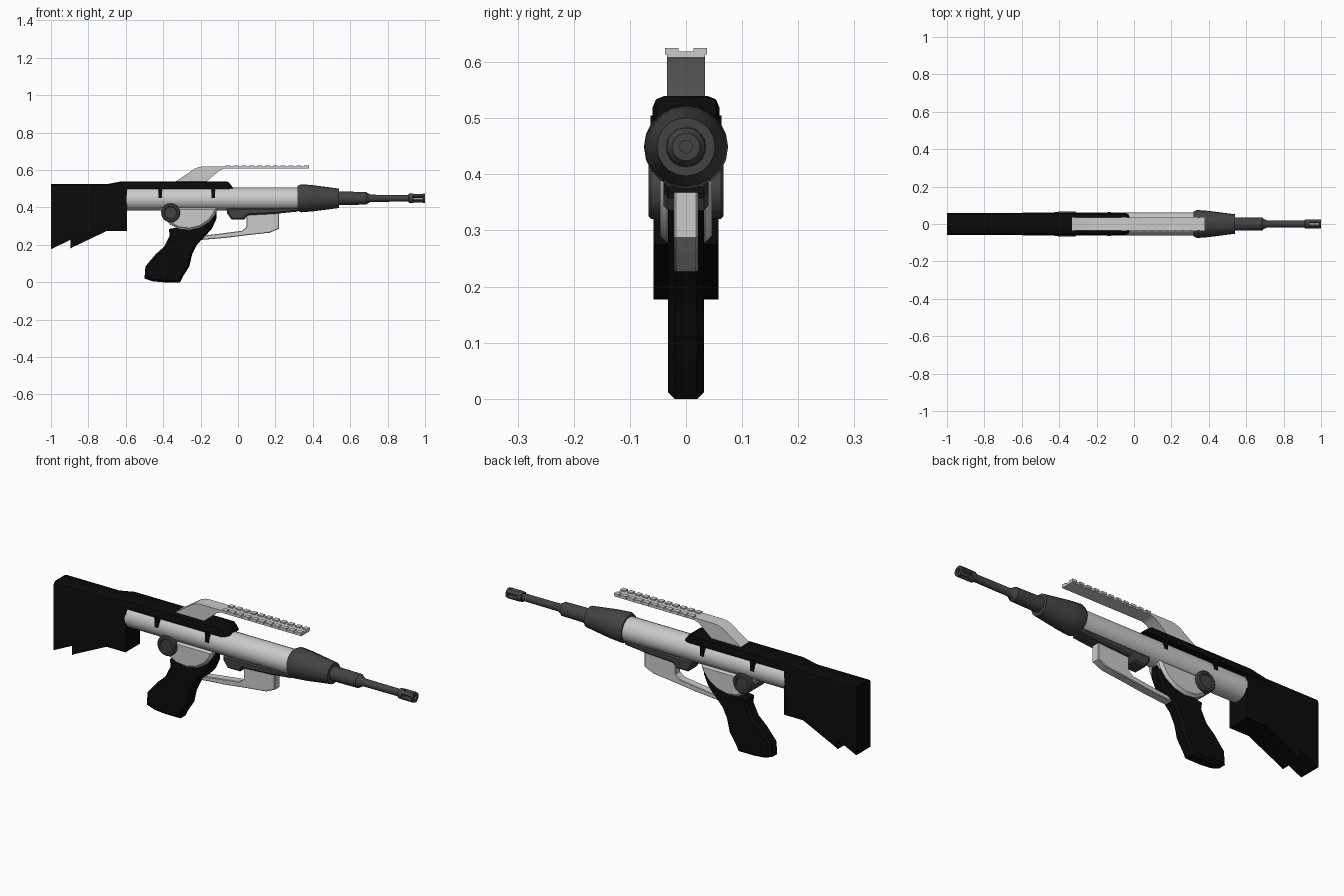
import bpy, bmesh, math
from mathutils import Matrix, Vector

if "Cube" in bpy.data.objects:
    bpy.data.objects.remove(bpy.data.objects["Cube"])


def material(name, v):
    m = bpy.data.materials.new(name)
    m.diffuse_color = (v, v, v, 1)
    m.use_nodes = True
    m.node_tree.nodes["Principled BSDF"].inputs["Base Color"].default_value = m.diffuse_color
    return m


BLACK = material("black polymer", 0.003)
DARK = material("dark grey steel", 0.055)
LIGHT = material("light grey metal", 0.6)


def finish(bm, name, mat):
    bmesh.ops.recalc_face_normals(bm, faces=bm.faces)
    me = bpy.data.meshes.new(name)
    bm.to_mesh(me)
    bm.free()
    me.materials.append(mat)
    ob = bpy.data.objects.new(name, me)
    bpy.context.collection.objects.link(ob)
    return ob


def prism(name, pts, half, mat, bevel=0, top_only=False, segments=1):
    """Side profile (x, z) extruded to +-half in y, with optional bevelled side edges."""
    bm = bmesh.new()
    f = bm.faces.new([bm.verts.new((x, -half, z)) for x, z in pts])
    ext = bmesh.ops.extrude_face_region(bm, geom=[f])["geom"]
    bmesh.ops.translate(bm, vec=(0, 2 * half, 0),
                        verts=[v for v in ext if isinstance(v, bmesh.types.BMVert)])
    bmesh.ops.recalc_face_normals(bm, faces=bm.faces)
    if bevel:
        edges = []
        for e in bm.edges:
            ns = sorted((g.normal for g in e.link_faces), key=lambda n: abs(n.y))
            if abs(ns[1].y) > 0.9 and abs(ns[0].y) < 0.1 and (not top_only or ns[0].z > 0.4):
                edges.append(e)
        bmesh.ops.bevel(bm, geom=edges, offset=bevel, segments=segments,
                        profile=0.5, affect='EDGES')
    return finish(bm, name, mat)


def box(name, lo, hi, mat, rot=None):
    bm = bmesh.new()
    lo, hi = Vector(lo), Vector(hi)
    bmesh.ops.create_cube(bm, size=1)
    bmesh.ops.scale(bm, vec=hi - lo, verts=bm.verts)
    bmesh.ops.translate(bm, vec=(lo + hi) / 2, verts=bm.verts)
    if rot:
        bmesh.ops.transform(bm, matrix=rot, verts=bm.verts)
    return finish(bm, name, mat)


def lathe(name, prof, z, mat, sides=20, closed=False, matrix=None):
    """Profile (x, radius) spun about the x axis, then moved to height z."""
    bm = bmesh.new()
    vs = [bm.verts.new((x, 0, r)) for x, r in prof]
    es = [bm.edges.new(p) for p in zip(vs, vs[1:])]
    if closed:
        es.append(bm.edges.new((vs[-1], vs[0])))
    bmesh.ops.spin(bm, geom=vs + es, cent=(0, 0, 0), axis=(1, 0, 0),
                   angle=math.tau, steps=sides, use_duplicate=False)
    bmesh.ops.remove_doubles(bm, verts=bm.verts, dist=1e-5)
    bmesh.ops.transform(bm, matrix=matrix or Matrix.Translation((0, 0, z)), verts=bm.verts)
    return finish(bm, name, mat)


AX = 0.449  # barrel axis height

# Shoulder stock with notched butt, and the cover running forward over the receiver
prism("stock", [(-1, .525), (-.70, .525), (-.593, .54), (-.593, .275), (-.70, .275),
                (-.885, .187), (-.895, .18), (-.895, .227), (-1, .177)], .058, BLACK, .022, True, 2)
prism("top_cover", [(-.70, .525), (-.62, .54), (-.06, .54), (-.045, .53), (-.025, .502),
                    (-.06, .498), (-.70, .498)], .06, BLACK, .022, True, 2)
for i, x in enumerate((-.415, -.132)):
    for s in (-1, 1):
        ys = sorted((s * .045, s * .063))
        box(f"cover_clip_{i}_{'left' if s > 0 else 'right'}",
            (x - .01, ys[0], .45), (x + .01, ys[1], .505), BLACK)

# Round receiver and the rounded trigger housing under it
lathe("receiver", [(-.596, 0), (-.596, .061), (.33, .061), (.33, 0)], .445, LIGHT, 24)
prism("trigger_housing", [(-.42, .40), (-.40, .35), (-.365, .31), (-.32, .285), (-.26, .278),
                          (-.20, .292), (-.15, .325), (-.12, .365), (-.11, .40)],
      .046, LIGHT, .012)

# Side knob passing through the housing
half = [(-.06, 0), (-.06, .032), (-.067, .035), (-.067, .045), (-.062, .051)]
lathe("side_knob", half + [(-x, r) for x, r in reversed(half)], 0, DARK, 16,
      matrix=Matrix.Translation((-.36, 0, .371)) @ Matrix.Rotation(math.pi / 2, 4, 'Z'))

# Pistol grip
prism("pistol_grip", [(-.37, .285), (-.365, .25), (-.395, .19), (-.44, .15), (-.495, .085),
                      (-.50, .02), (-.455, .005), (-.40, 0), (-.31, 0), (-.295, .03),
                      (-.26, .085), (-.245, .15), (-.22, .20), (-.14, .285), (-.115, .34),
                      (-.115, .385), (-.20, .36), (-.28, .30)], .032, BLACK, .012)

# Trigger guard joined to the front block
prism("trigger_guard", [(-.215, .225), (-.06, .238), (.05, .252), (.17, .265), (.22, .287),
                        (.22, .375), (.045, .36), (.045, .295), (.02, .275), (-.20, .247)],
      .021, LIGHT, .003)

# Dark rail and boat-shaped latch below the receiver
prism("lower_rail", [(-.06, .395), (-.06, .37), (-.035, .336), (.035, .336), (.05, .358),
                     (.20, .366), (.32, .378), (.32, .40)], .04, DARK, .008)

# Forend, gas tube and barrel in one turned part
lathe("forend_and_barrel", [(.318, 0), (.318, .066), (.337, .075), (.40, .07), (.54, .052),
                            (.54, .036), (.685, .034), (.69, .030), (.71, .019),
                            (.925, .018), (.925, 0)], AX, DARK)

# Slotted muzzle: two rings joined by bars
for n, a, b in (("rear", .912, .938), ("front", .988, 1.0)):
    lathe(f"muzzle_ring_{n}", [(a, .011), (a, .021), (a + .003, .025), (b, .025), (b, .011)],
          AX, DARK, 16, True)
for i in range(4):
    m = Matrix.Translation((0, 0, AX)) @ Matrix.Rotation(math.radians(45 + 90 * i), 4, 'X')
    box(f"muzzle_bar_{i}", (.93, -.009, .012), (.995, .009, .0245), DARK, m)

# Raised sight rail with two rows of teeth
prism("sight_rail", [(-.335, .537), (-.23, .608), (-.205, .617), (-.18, .619), (.38, .619),
                     (.38, .608), (-.07, .608), (-.095, .60), (-.17, .537)], .034, LIGHT)
for i in range(11):
    x = -.066 + i * .042
    for s in (-1, 1):
        ys = sorted((s * .013, s * .037))
        box(f"rail_tooth_{i}_{'left' if s > 0 else 'right'}",
            (x, ys[0], .614), (x + .026, ys[1], .625), LIGHT)

# Smooth the turned parts, keep edges sharp
bpy.ops.object.select_all(action='DESELECT')
for ob in bpy.data.objects:
    ob.select_set(True)
    bpy.context.view_layer.objects.active = ob
bpy.ops.object.shade_smooth_by_angle(angle=math.radians(30))
